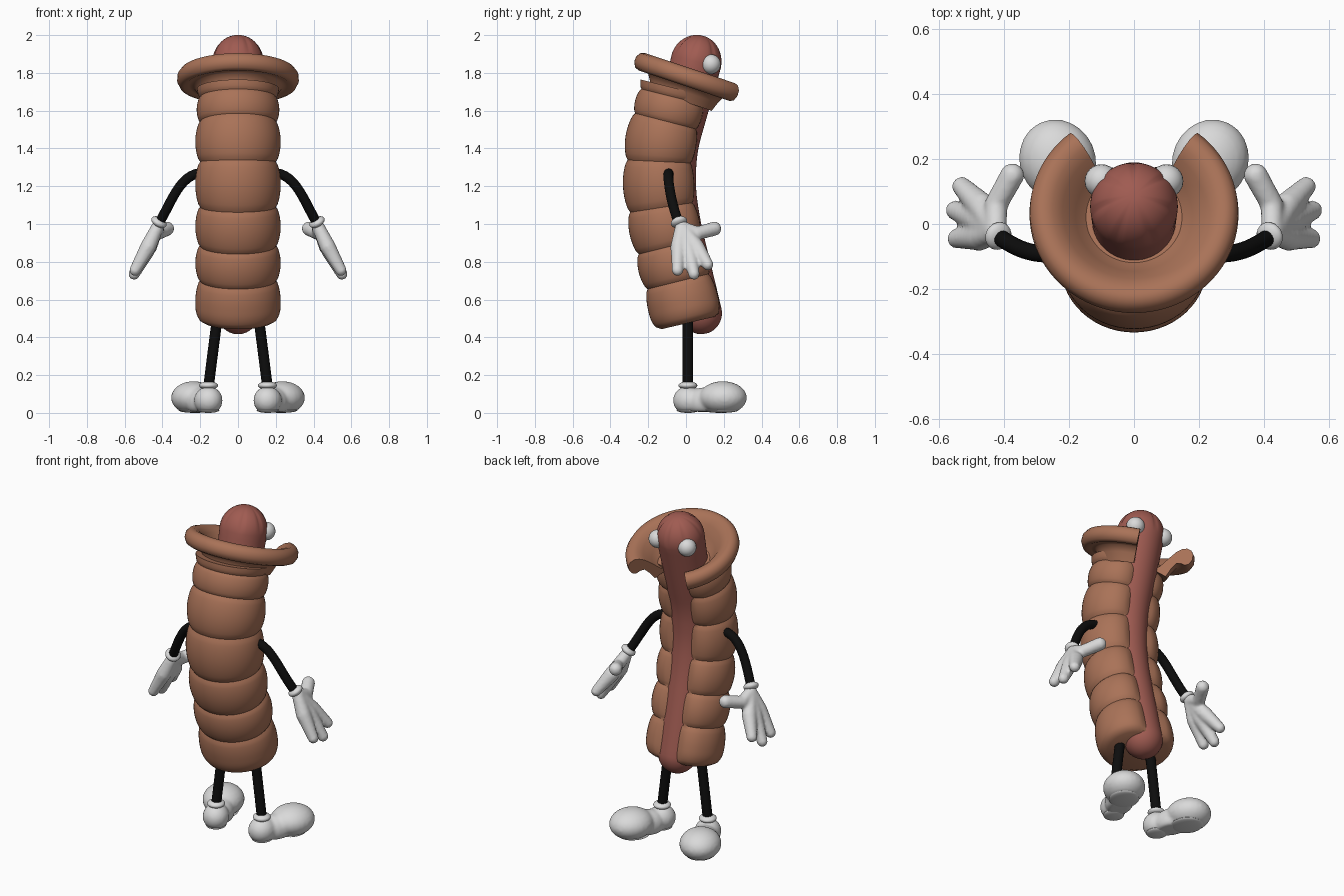
import bpy, bmesh
from math import sin, cos, pi, sqrt, radians
from mathutils import Vector, Matrix, geometry

cube = bpy.data.objects.get("Cube")
if cube:
    bpy.data.objects.remove(cube, do_unlink=True)


def material(name, rgb):
    m = bpy.data.materials.new(name)
    m.use_nodes = True
    m.diffuse_color = (*rgb, 1)
    m.node_tree.nodes["Principled BSDF"].inputs["Base Color"].default_value = (*rgb, 1)
    return m


BREAD = material("bread_brown", (0.40, 0.17, 0.097))
MEAT = material("sausage_red", (0.35, 0.105, 0.083))
WHITE = material("soft_white", (0.7, 0.7, 0.7))
BLACK = material("limb_black", (0.004, 0.004, 0.004))


def finish(name, bm, mat):
    bmesh.ops.recalc_face_normals(bm, faces=bm.faces)
    me = bpy.data.meshes.new(name)
    bm.to_mesh(me)
    bm.free()
    me.materials.append(mat)
    me.shade_smooth()
    me.set_sharp_from_angle(angle=radians(50))
    ob = bpy.data.objects.new(name, me)
    bpy.context.scene.collection.objects.link(ob)
    return ob


def loft(name, rings, mat):
    """Skin closed rings of points and cap both ends."""
    bm = bmesh.new()
    rows = [[bm.verts.new(p) for p in ring] for ring in rings]
    n = len(rows[0])
    for a, b in zip(rows, rows[1:]):
        for i in range(n):
            j = (i + 1) % n
            bm.faces.new((a[i], a[j], b[j], b[i]))
    bm.faces.new(rows[0])
    bm.faces.new(rows[-1])
    return finish(name, bm, mat)


def ball(bm, centre, size, rot=None, seg=24):
    mat = Matrix.LocRotScale(Vector(centre), rot, Vector(size))
    return bmesh.ops.create_uvsphere(bm, u_segments=seg, v_segments=seg // 2, radius=1, matrix=mat)["verts"]


def chain(bm, stops, steps=8):
    """Row of overlapping balls through (point, radius) stops."""
    for (p, r), (q, s) in zip(stops, stops[1:]):
        for i in range(steps + 1):
            t = i / steps
            ball(bm, Vector(p).lerp(Vector(q), t), [r + (s - r) * t] * 3, seg=16)


def blend(ob, voxel, rounds):
    """Fuse overlapping balls into one soft surface."""
    re = ob.modifiers.new("fuse", 'REMESH')
    re.mode = 'VOXEL'
    re.voxel_size = voxel
    re.use_smooth_shade = True
    sm = ob.modifiers.new("soften", 'SMOOTH')
    sm.factor = 0.5
    sm.iterations = rounds


def tube(name, ends, radius, mat):
    pts = geometry.interpolate_bezier(*[Vector(p) for p in ends], 14)
    rings = []
    for i, p in enumerate(pts):
        d = pts[min(i + 1, 13)] - pts[max(i - 1, 0)]
        q = d.to_track_quat('Z', 'Y')
        rings.append([p + q @ Vector((radius * cos(k * pi / 8), radius * sin(k * pi / 8), 0)) for k in range(16)])
    loft(name, rings, mat)


# Curved spine shared by the bun and the sausage
SPINE = [(0.3, 0.07), (0.6, 0.0), (0.8, -0.05), (1.0, -0.1), (1.2, -0.13),
         (1.42, -0.122), (1.6, -0.075), (1.78, -0.03), (2.0, 0.025)]


def spine_y(z):
    def raw(v):
        for (a, p), (b, q) in zip(SPINE, SPINE[1:]):
            if v <= b:
                break
        return p + (q - p) * (v - a) / (b - a)
    return sum(raw(z + k * 0.015) for k in range(-6, 7)) / 13


def on_spine(z, x, forward):
    slope = (spine_y(z + 0.02) - spine_y(z - 0.02)) / 0.04
    k = 1 / sqrt(1 + slope * slope)
    return Vector((x, spine_y(z) + forward * k, z - forward * slope * k))


# Sausage: rounded ends, faint creases gathered at the tip
SHIFT, LOW, HIGH = 0.062, 0.515, 1.875
stations = [(LOW - 0.11 * cos(i * pi / 20), 0.11 * sin(i * pi / 20), 0) for i in range(1, 11)]
stations += [(LOW + (HIGH - LOW) * i / 40, 0.11 + 0.025 * (i / 40) ** 2, 0) for i in range(1, 41)]
stations += [(HIGH + 0.137 * sin(i * pi / 32), 0.135 * cos(i * pi / 32), sin(i * pi / 16)) for i in range(1, 16)]
rings = []
for z, r, crease in stations:
    ring = []
    for k in range(64):
        a = k * pi / 32
        rr = r * (1 - 0.07 * crease * max(0, cos(7 * a)) ** 6)
        ring.append(on_spine(z, rr * sin(a), SHIFT + rr * cos(a)))
    rings.append(ring)
loft("sausage", rings, MEAT)

# Bun: pillowy C-shaped wrap, open along the facing side
PINCH = [0.48, 0.70, 0.885, 1.09, 1.33, 1.54, 1.67, 1.80]
GAP, ARC = 0.44, 48
rings = []
for lo, hi in zip(PINCH, PINCH[1:]):
    for i in range(14):
        z = lo + (hi - lo) * i / 14
        if z > 1.72:
            break
        puff = max(0, sin(pi * i / 14)) ** 0.6
        size = 0.2 + 0.026 * puff * min(1, (hi - lo) / 0.18)
        if lo == PINCH[0]:
            edge = max(0, 1 - (z - lo) / 0.09)
            size = 0.226 - 0.05 * (1 - sqrt(1 - edge * edge)) if z < 0.59 else size
        ring = []
        for k in range(ARC + 1):
            a = GAP + (2 * pi - 2 * GAP) * k / ARC
            near = max(0, 1 - min(k, ARC - k) / 4)
            r = size - 0.022 * near * near
            ring.append(on_spine(z, r * sin(a), 0.92 * r * cos(a)))
        for k in range(ARC, -1, -1):
            a = GAP + (2 * pi - 2 * GAP) * k / ARC
            ring.append(on_spine(z, 0.1 * sin(a), SHIFT + 0.1 * cos(a)))
        rings.append(ring)
loft("bun", rings, BREAD)

# Collar: tilted, flared brim with a rolled lip
PROFILE = [(0.19, -0.13), (0.212, -0.08), (0.235, -0.045), (0.26, -0.042), (0.285, -0.05),
           (0.308, -0.04), (0.322, -0.012), (0.32, 0.018), (0.304, 0.04), (0.28, 0.048),
           (0.25, 0.04), (0.22, 0.018), (0.18, -0.03), (0.145, -0.075), (0.11, -0.1)]
tilt = Matrix.Translation((0, 0.035, 1.77)) @ Matrix.Rotation(radians(-18.5), 4, 'X')
rings = []
for k in range(65):
    a = 0.66 + (2 * pi - 1.32) * k / 64
    rings.append([tilt @ Vector((r * sin(a), r * cos(a), h)) for r, h in PROFILE])
loft("collar", rings, BREAD)

for side, s in (("left", 1), ("right", -1)):
    def at(x, y, z):
        return Vector((s * x, y, z))

    # Eye
    bm = bmesh.new()
    ball(bm, at(0.1, 0.132, 1.846), [0.052] * 3)
    finish(side + "_eye", bm, WHITE)

    # Arm and leg
    tube(side + "_arm", (at(0.17, -0.09, 1.27), at(0.30, -0.10, 1.28),
                         at(0.34, -0.09, 1.14), at(0.415, -0.04, 1.01)), 0.026, BLACK)
    tube(side + "_leg", (at(0.105, 0.01, 0.54), at(0.12, 0.01, 0.42),
                         at(0.14, 0.01, 0.27), at(0.157, 0.01, 0.13)), 0.028, BLACK)

    # Glove: three fingers and a thumb
    bm = bmesh.new()
    wrist = (at(0.425, -0.025, 0.985), 0.034)
    for knuckle, tip in (((0.475, -0.04, 0.88), (0.545, -0.045, 0.755)),
                         ((0.482, 0.015, 0.86), (0.55, 0.042, 0.735)),
                         ((0.47, 0.055, 0.88), (0.53, 0.115, 0.785))):
        chain(bm, [wrist, (at(*knuckle), 0.043), (at(*tip), 0.031)])
    chain(bm, [wrist, (at(0.425, 0.06, 0.95), 0.036), (at(0.375, 0.15, 0.975), 0.038)])
    blend(finish(side + "_glove", bm, WHITE), 0.009, 4)

    # Glove cuff and ankle cuff
    bm = bmesh.new()
    aim = at(-0.4, -0.25, 0.7).to_track_quat('Z', 'Y')
    ball(bm, at(0.418, -0.037, 1.01), (0.044, 0.044, 0.024), aim)
    finish(side + "_glove_cuff", bm, WHITE)
    bm = bmesh.new()
    ball(bm, at(0.156, 0.01, 0.145), (0.05, 0.05, 0.022))
    finish(side + "_ankle_cuff", bm, WHITE)

    # Shoe: heel, instep and bulbous toe on a flat sole
    bm = bmesh.new()
    turn = Matrix.Rotation(-s * 0.4, 3, 'Z').to_quaternion()
    ball(bm, at(0.157, 0.01, 0.066), (0.075, 0.08, 0.075), turn)
    ball(bm, at(0.19, 0.1, 0.055), (0.08, 0.11, 0.08), turn)
    ball(bm, at(0.235, 0.195, 0.08), (0.118, 0.13, 0.088), turn)
    for v in bm.verts:
        v.co.z = max(v.co.z, 0.006)
    blend(finish(side + "_shoe", bm, WHITE), 0.01, 5)

    # Sole and raised heel block
    bm = bmesh.new()
    ball(bm, at(0.157, 0.01, 0.014), (0.058, 0.06, 0.014), turn)
    ball(bm, at(0.228, 0.185, 0.014), (0.085, 0.095, 0.014), turn)
    finish(side + "_sole", bm, WHITE)
